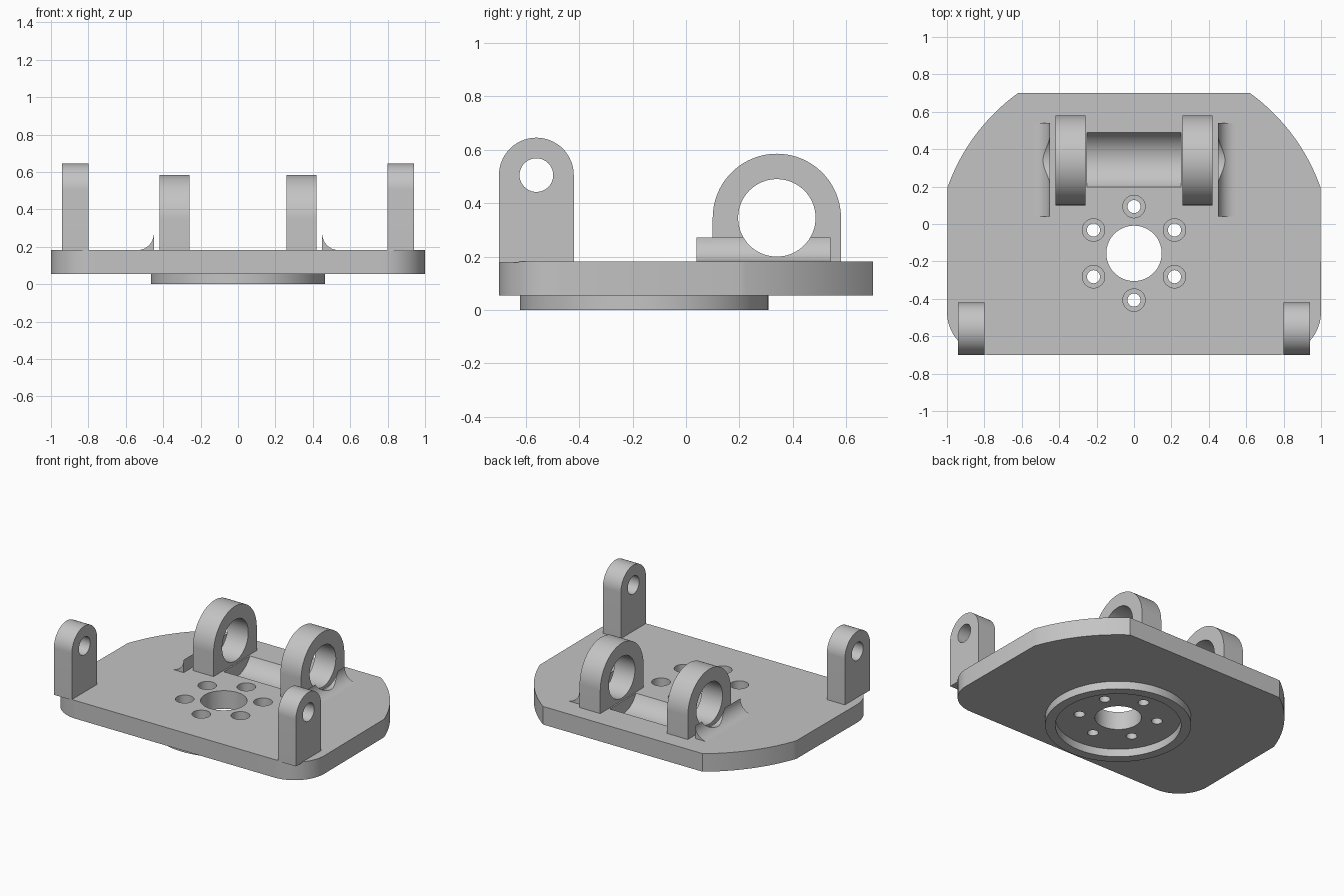
import bpy, bmesh
from math import sin, cos, radians, hypot, atan2, degrees
from mathutils import Vector

cube = bpy.data.objects.get("Cube")
if cube:
    bpy.data.objects.remove(cube, do_unlink=True)

grey = bpy.data.materials.new("light grey metal")
grey.use_nodes = True
COLOUR = (0.55, 0.55, 0.55, 1)
grey.diffuse_color = COLOUR
grey.node_tree.nodes["Principled BSDF"].inputs["Base Color"].default_value = COLOUR

# How a profile point (u, v) at depth w maps to space for each extrusion axis
PLACE = {
    "x": lambda u, v, w: Vector((w, u, v)),
    "y": lambda u, v, w: Vector((u, w, v)),
    "z": lambda u, v, w: Vector((u, v, w)),
}


def arc(cu, cv, r, start, end, steps=24):
    """Points along a circular arc, angles in degrees."""
    angles = [radians(start + (end - start) * i / steps) for i in range(steps + 1)]
    return [(cu + r * cos(a), cv + r * sin(a)) for a in angles]


def circle(cu, cv, r, steps=64):
    return arc(cu, cv, r, 0, 360, steps)[:-1]


def prism(name, profile, axis, low, high):
    """Extrude a closed profile along an axis."""
    bm = bmesh.new()
    face = bm.faces.new([bm.verts.new(PLACE[axis](u, v, low)) for u, v in profile])
    top = bmesh.ops.extrude_face_region(bm, geom=[face])["geom"]
    shift = PLACE[axis](0, 0, high - low)
    bmesh.ops.translate(bm, vec=shift, verts=[g for g in top if isinstance(g, bmesh.types.BMVert)])
    bmesh.ops.recalc_face_normals(bm, faces=bm.faces)
    mesh = bpy.data.meshes.new(name)
    bm.to_mesh(mesh)
    bm.free()
    mesh.materials.append(grey)
    obj = bpy.data.objects.new(name, mesh)
    bpy.context.collection.objects.link(obj)
    return obj


def activate(obj):
    bpy.ops.object.select_all(action="DESELECT")
    obj.select_set(True)
    bpy.context.view_layer.objects.active = obj


def cut(obj, profile, axis, low, high):
    """Subtract an extruded profile from a part."""
    cutter = prism("cutter", profile, axis, low, high)
    cutter.hide_render = True
    mod = obj.modifiers.new("cut", "BOOLEAN")
    mod.operation = "DIFFERENCE"
    mod.solver = "EXACT"
    mod.object = cutter
    activate(obj)
    bpy.ops.object.modifier_apply(modifier=mod.name)
    bpy.data.objects.remove(cutter, do_unlink=True)


def finish(obj, mirrored=False):
    """Smooth curved walls and optionally mirror to the other side."""
    activate(obj)
    bpy.ops.object.shade_smooth_by_angle(angle=radians(30))
    if mirrored:
        obj.modifiers.new("mirror", "MIRROR")


def arch(cy, cz, r, base):
    """Upright lug outline with a round top."""
    return [(cy - r, base), (cy + r, base)] + arc(cy, cz, r, 0, 180, 40)


PLATE_LOW, PLATE_TOP = 0.055, 0.182
HUB_Y = -0.157

# Base plate: rounded front corners, large arcs at the back corners
big_r = hypot(0.62, 0.7 - HUB_Y)
arc_end = degrees(atan2(0.7 - HUB_Y, 0.62))
arc_start = degrees(atan2(0.2 - HUB_Y, 1.0))
right_half = arc(0.77, -0.47, 0.23, -90, 0) + arc(0, HUB_Y, big_r, arc_start, arc_end)
outline = right_half + [(-x, y) for x, y in reversed(right_half)]
plate = prism("base_plate", outline, "z", PLATE_LOW, PLATE_TOP)

# Centre bore and six counterbored screw holes
cut(plate, circle(0, HUB_Y, 0.148), "z", -0.1, 0.5)
for i in range(6):
    a = radians(30 + 60 * i)
    x, y = 0.25 * cos(a), HUB_Y + 0.25 * sin(a)
    cut(plate, circle(x, y, 0.035, 32), "z", -0.1, 0.5)
    cut(plate, circle(x, y, 0.06, 32), "z", 0.11, 0.5)

# Shallow trough between the pivot lugs
TROUGH_R, TROUGH_DEPTH = 0.162, 0.09
cut(plate, circle(0.343, PLATE_TOP - TROUGH_DEPTH + TROUGH_R, TROUGH_R, 96), "x", -0.25, 0.25)
finish(plate)

# Raised ring under the plate
ring = prism("locating_ring", circle(0, HUB_Y, 0.465, 96), "z", 0, PLATE_LOW + 0.003)
cut(ring, circle(0, HUB_Y, 0.4, 96), "z", -0.1, 0.2)
finish(ring)

# Pair of large pivot lugs
PIVOT_Y, PIVOT_Z, PIVOT_R = 0.34, 0.345, 0.145
pivot = prism("pivot_lugs", arch(PIVOT_Y, PIVOT_Z, 0.24, 0.175), "x", 0.26, 0.42)
cut(pivot, circle(PIVOT_Y, PIVOT_Z, PIVOT_R), "x", 0, 1)
finish(pivot, True)

# Concave fillets outside the pivot lugs, notched by the pivot bore
fillet_shape = [(0.45, 0.175), (0.54, 0.175)] + arc(0.54, 0.272, 0.09, 270, 180, 16)
fillet = prism("side_fillets", fillet_shape, "y", 0.04, 0.54)
cut(fillet, circle(PIVOT_Y, PIVOT_Z, PIVOT_R), "x", 0, 1)
finish(fillet, True)

# Pair of tall front lugs
front = prism("front_lugs", arch(-0.56, 0.505, 0.14, 0.178), "x", 0.8, 0.94)
cut(front, circle(-0.56, 0.505, 0.063, 40), "x", 0, 2)
finish(front, True)
